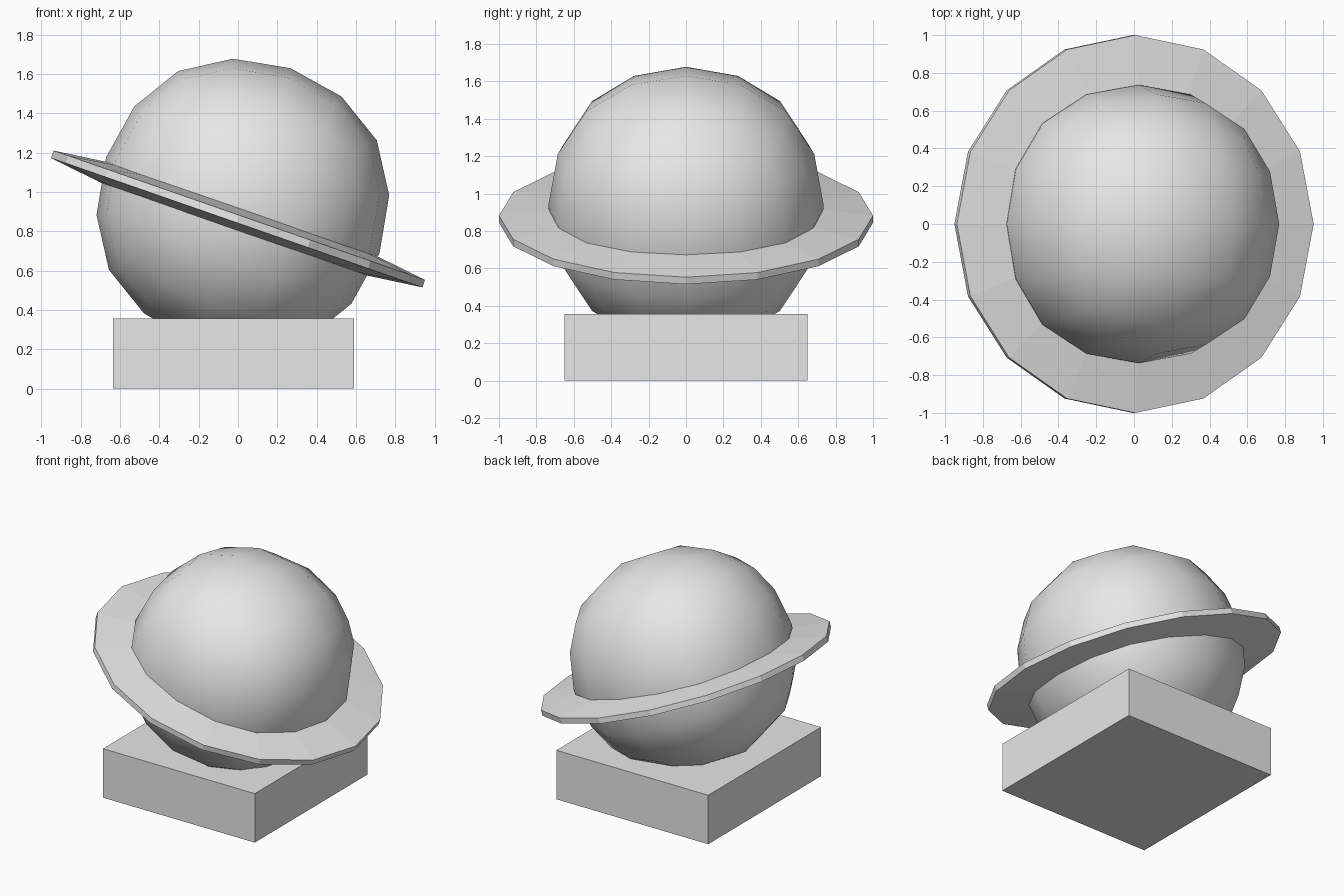
import bpy, bmesh, math
from mathutils import Matrix, Vector

default = bpy.data.objects.get("Cube")
if default:
    bpy.data.objects.remove(default, do_unlink=True)

# Single light grey material
grey = bpy.data.materials.new("light_grey")
grey.use_nodes = True
grey.diffuse_color = (0.8, 0.8, 0.8, 1)
grey.node_tree.nodes["Principled BSDF"].inputs["Base Color"].default_value = grey.diffuse_color

TILT = Matrix.Rotation(math.radians(19.2), 4, 'Y')
RING_CENTRE = Vector((0, 0, 0.863))


def add_part(name, bm, matrix, smooth=False):
    bmesh.ops.recalc_face_normals(bm, faces=bm.faces)
    for face in bm.faces:
        face.smooth = smooth
    mesh = bpy.data.meshes.new(name)
    bm.to_mesh(mesh)
    bm.free()
    mesh.materials.append(grey)
    obj = bpy.data.objects.new(name, mesh)
    obj.matrix_world = matrix
    bpy.context.collection.objects.link(obj)
    return obj


# Square base slab
bm = bmesh.new()
bmesh.ops.create_cube(bm, size=1)
bmesh.ops.scale(bm, vec=(1.225, 1.3, 0.357), verts=bm.verts)
add_part("base", bm, Matrix.Translation((-0.022, 0, 0.1785)))

# Planet: a cube rounded by subdivision, sitting slightly above the ring plane
bm = bmesh.new()
bmesh.ops.create_cube(bm, size=1.755)
planet_centre = RING_CENTRE + TILT @ Vector((0, 0, 0.075))
planet = add_part("planet", bm, Matrix.Translation(planet_centre) @ TILT, smooth=True)
rounding = planet.modifiers.new("rounding", 'SUBSURF')
rounding.levels = rounding.render_levels = 2

# Tilted sixteen-sided ring, thinner towards the rim
SIDES = 16
section = [(0.64, -0.065), (1.0, -0.02), (1.0, 0.02), (0.64, 0.065)]
bm = bmesh.new()
loops = []
for i in range(SIDES):
    a = 2 * math.pi * i / SIDES
    loops.append([bm.verts.new((r * math.cos(a), r * math.sin(a), z)) for r, z in section])
for i, here in enumerate(loops):
    there = loops[(i + 1) % SIDES]
    for j in range(len(section)):
        k = (j + 1) % len(section)
        bm.faces.new((here[j], there[j], there[k], here[k]))
add_part("ring", bm, Matrix.Translation(RING_CENTRE) @ TILT)
